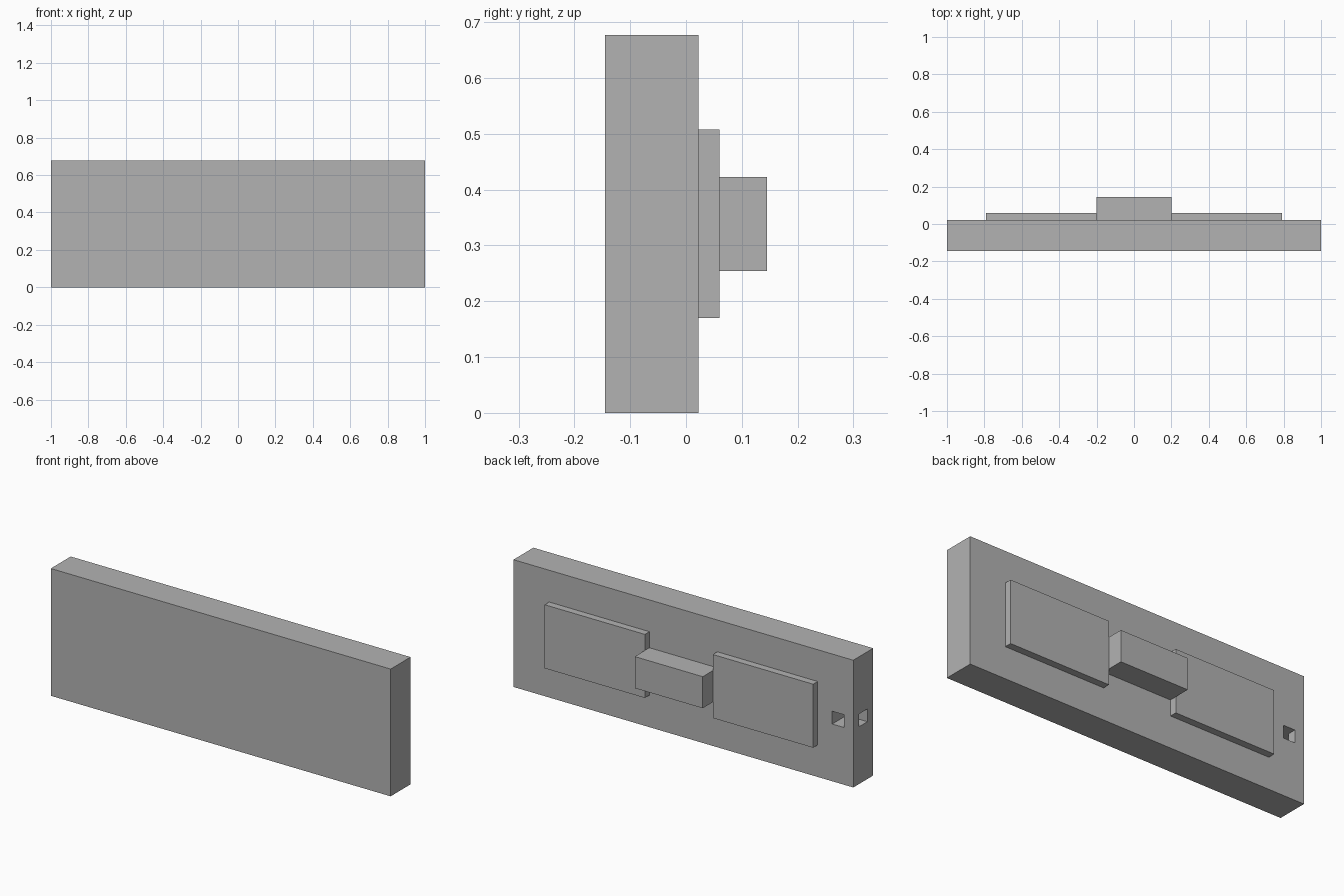
import bpy
import bmesh

if "Cube" in bpy.data.objects:
    bpy.data.objects.remove(bpy.data.objects["Cube"], do_unlink=True)

grey = bpy.data.materials.new("plain_grey")
grey.use_nodes = True
grey.diffuse_color = (0.45, 0.45, 0.45, 1)
grey.node_tree.nodes["Principled BSDF"].inputs["Base Color"].default_value = (0.45, 0.45, 0.45, 1)


def prism(name, outline, z0, z1):
    """Extrude an outline in plan from z0 up to z1."""
    bm = bmesh.new()
    base = bm.faces.new([bm.verts.new((x, y, z0)) for x, y in outline])
    top = bmesh.ops.extrude_face_region(bm, geom=[base])["geom"]
    verts = [v for v in top if isinstance(v, bmesh.types.BMVert)]
    bmesh.ops.translate(bm, verts=verts, vec=(0, 0, z1 - z0))
    bmesh.ops.recalc_face_normals(bm, faces=bm.faces)
    mesh = bpy.data.meshes.new(name)
    bm.to_mesh(mesh)
    bm.free()
    mesh.materials.append(grey)
    obj = bpy.data.objects.new(name, mesh)
    bpy.context.collection.objects.link(obj)
    return obj


def box(name, x0, x1, y0, y1, z0, z1):
    return prism(name, [(x0, y0), (x1, y0), (x1, y1), (x0, y1)], z0, z1)


HEIGHT = 0.677
BACK = 0.022
MID = HEIGHT / 2

# Main slab
slab = box("slab", -1, 1, -0.145, BACK, 0, HEIGHT)

# L-shaped strap channel joining the back face to the end face
channel = prism("strap_channel_cutter",
                [(-1.1, -0.097), (-0.876, -0.097), (-0.876, 0.1),
                 (-0.946, 0.1), (-0.946, -0.025), (-1.1, -0.025)],
                MID - 0.034, MID + 0.034)
channel.hide_render = True
cut = slab.modifiers.new("strap_channel", 'BOOLEAN')
cut.operation = 'DIFFERENCE'
cut.solver = 'EXACT'
cut.object = channel
bpy.context.view_layer.objects.active = slab
bpy.ops.object.modifier_apply(modifier=cut.name)
bpy.data.objects.remove(channel, do_unlink=True)

# Raised panels on the back
for side, x0, x1 in (("left", 0.2, 0.79), ("right", -0.79, -0.2)):
    box(side + "_back_panel", x0, x1, BACK, 0.06, 0.17, 0.508)

# Central block between the panels
box("centre_block", -0.2, 0.2, BACK, 0.145, MID - 0.084, MID + 0.084)
